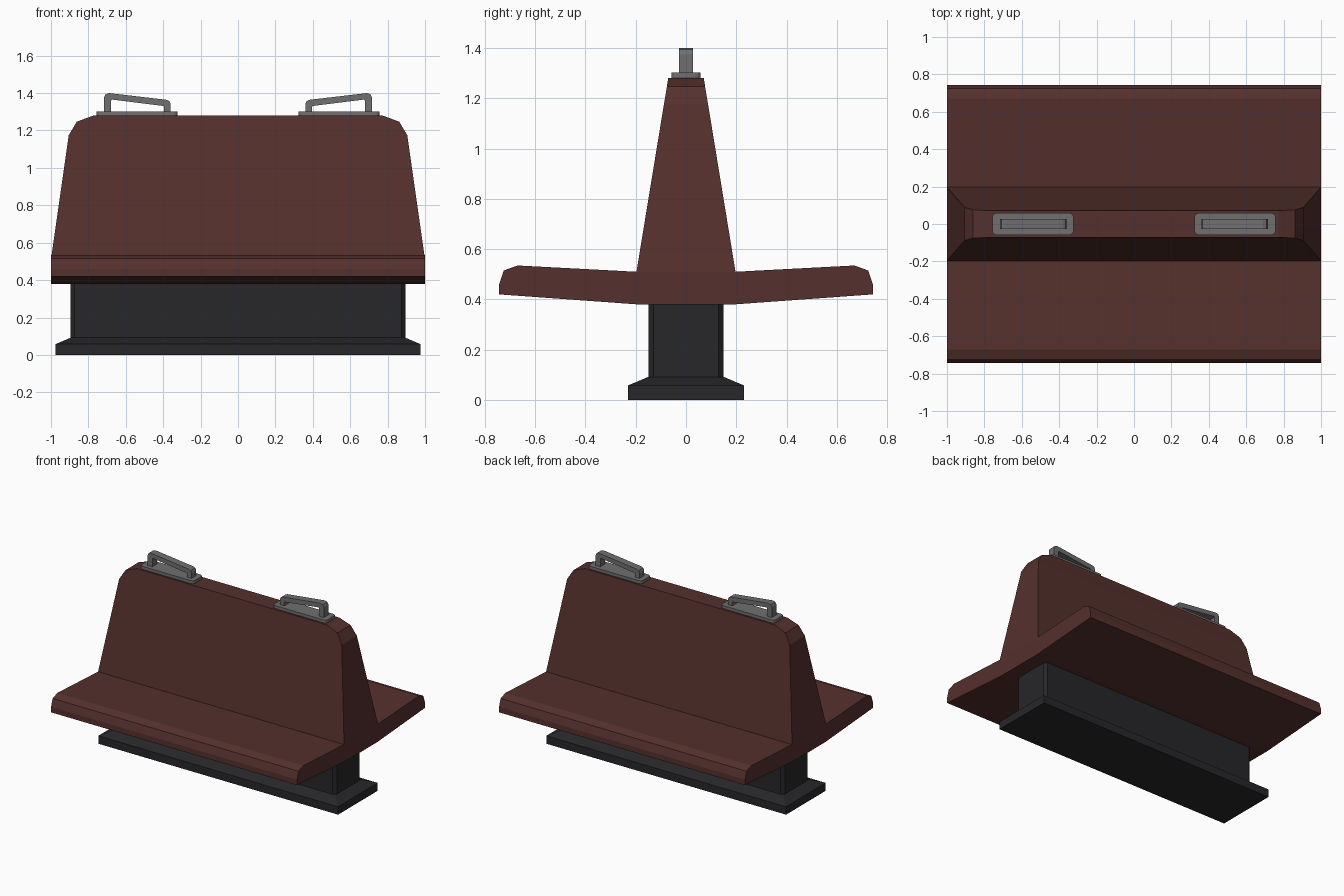
import bpy, bmesh

if "Cube" in bpy.data.objects:
    bpy.data.objects.remove(bpy.data.objects["Cube"])


def material(name, color):
    m = bpy.data.materials.new(name)
    m.diffuse_color = (*color, 1)
    m.use_nodes = True
    m.node_tree.nodes["Principled BSDF"].inputs["Base Color"].default_value = m.diffuse_color
    return m


brown = material("brown_vinyl", (0.09, 0.03, 0.026))
black = material("dark_base", (0.02, 0.02, 0.023))
steel = material("handle_metal", (0.16, 0.16, 0.16))


def finish(bm, name, mat):
    bmesh.ops.remove_doubles(bm, verts=bm.verts, dist=0.0005)
    bmesh.ops.recalc_face_normals(bm, faces=bm.faces)
    me = bpy.data.meshes.new(name)
    bm.to_mesh(me)
    bm.free()
    me.materials.append(mat)
    ob = bpy.data.objects.new(name, me)
    bpy.context.collection.objects.link(ob)
    return ob


def ring(hx, hy, z, c=0.0, cx=0.0):
    """Rectangle outline, with chamfered corners when c > 0."""
    if c:
        q = [(hx, hy - c), (hx - c, hy)]
        pts = q + [(-x, y) for x, y in q[::-1]]
        pts += [(-x, -y) for x, y in pts]
    else:
        pts = [(hx, hy), (-hx, hy), (-hx, -hy), (hx, -hy)]
    return [(cx + x, y, z) for x, y in pts]


def loft(bm, rings, bottom=True, top=True):
    """Skin consecutive outlines and optionally cap the ends."""
    vs = [[bm.verts.new(p) for p in r] for r in rings]
    n = len(vs[0])
    for a, b in zip(vs, vs[1:]):
        for i in range(n):
            j = (i + 1) % n
            bm.faces.new((a[i], a[j], b[j], b[i]))
    if bottom:
        bm.faces.new(vs[0][::-1])
    if top:
        bm.faces.new(vs[-1])
    return vs


# Double-sided seat and tapered backrest as one shell
half = [(0.197, 0.51), (0.67, 0.535), (0.725, 0.515), (0.743, 0.46),
        (0.743, 0.42), (0.19, 0.38)]
profile = half + [(-y, z) for y, z in half[::-1]]
bm = bmesh.new()
ends = loft(bm, [[(x, y, z) for y, z in profile] for x in (-1, 1)])
# open the strip of seat hidden inside the backrest
hidden = {ends[0][0], ends[0][-1], ends[1][0], ends[1][-1]}
bmesh.ops.delete(bm, geom=[f for f in bm.faces if set(f.verts) == hidden],
                 context='FACES_ONLY')
loft(bm, [ring(1, 0.197, 0.51), ring(0.905, 0.088, 1.175),
          ring(0.862, 0.076, 1.247), ring(0.773, 0.071, 1.28)], bottom=False)
finish(bm, "seat_and_backrest", brown)

# Pedestal column with chamfered corners
bm = bmesh.new()
loft(bm, [ring(0.895, 0.15, z, 0.02) for z in (0.085, 0.382)])
finish(bm, "pedestal", black)

# Floor plinth with sloped top
bm = bmesh.new()
loft(bm, [ring(0.975, 0.23, 0), ring(0.975, 0.23, 0.058),
          ring(0.895, 0.15, 0.092)])
finish(bm, "floor_plinth", black)

# Grab handles on the top edge, mirrored left and right
outer = [(0.36, 1.295), (0.36, 1.343), (0.367, 1.357), (0.382, 1.364),
         (0.69, 1.4), (0.708, 1.394), (0.717, 1.375), (0.717, 1.295)]
inner = [(0.395, 1.295), (0.395, 1.325), (0.396, 1.328), (0.4, 1.331),
         (0.67, 1.365), (0.675, 1.364), (0.678, 1.36), (0.678, 1.295)]
for s, side in ((-1, "left"), (1, "right")):
    bm = bmesh.new()
    loft(bm, [[(s * a[0], -0.027, a[1]), (s * a[0], 0.027, a[1]),
               (s * b[0], 0.027, b[1]), (s * b[0], -0.027, b[1])]
              for a, b in zip(outer, inner)])
    finish(bm, side + "_handle", steel)

    bm = bmesh.new()
    loft(bm, [ring(0.217, 0.058, z, 0.0, s * 0.54) for z in (1.278, 1.302)])
    upright = [e for e in bm.edges
               if abs(e.verts[0].co.z - e.verts[1].co.z) > 0.01]
    bmesh.ops.bevel(bm, geom=upright, offset=0.022, segments=3, profile=0.5,
                    affect='EDGES')
    finish(bm, side + "_handle_plate", steel)
